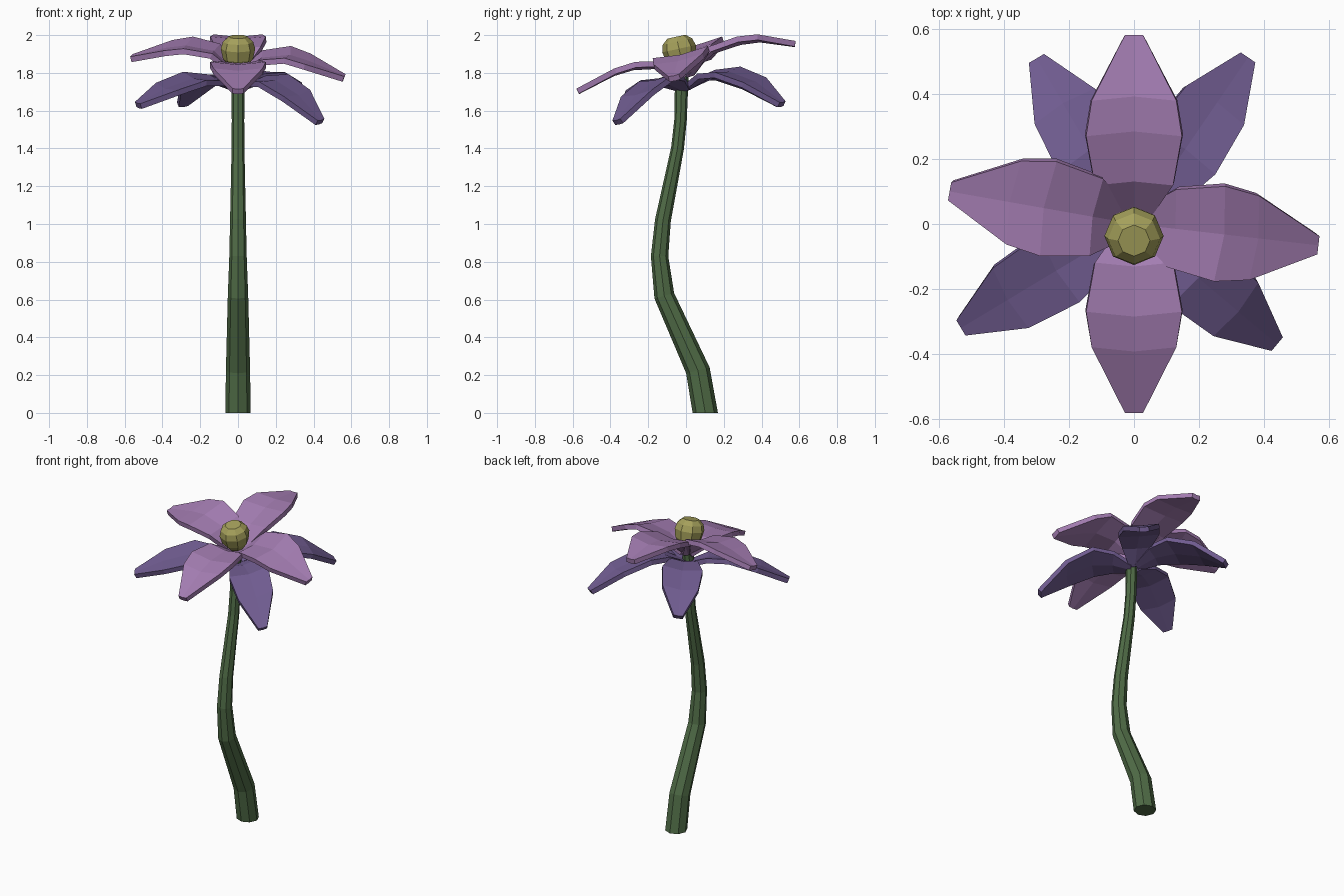
import bpy, bmesh, math
from mathutils import Vector

if "Cube" in bpy.data.objects:
    bpy.data.objects.remove(bpy.data.objects["Cube"])

TILT = 0.22  # the flower head leans: slope of z along y


def material(name, rgb):
    m = bpy.data.materials.new(name)
    m.diffuse_color = (*rgb, 1)
    m.use_nodes = True
    m.node_tree.nodes["Principled BSDF"].inputs["Base Color"].default_value = m.diffuse_color
    return m


light_purple = material("light purple", (0.37, 0.205, 0.445))
dark_purple = material("dark purple", (0.162, 0.107, 0.28))
green = material("stem green", (0.08, 0.15, 0.062))
yellow = material("dull yellow", (0.376, 0.352, 0.105))


def make_object(name, bm, mat):
    bmesh.ops.recalc_face_normals(bm, faces=bm.faces)
    mesh = bpy.data.meshes.new(name)
    bm.to_mesh(mesh)
    bm.free()
    mesh.materials.append(mat)
    ob = bpy.data.objects.new(name, mesh)
    bpy.context.collection.objects.link(ob)
    return ob


def loft(name, rings, mat, sides=8):
    """Capped tube through (y, z, radius, slope) rings bending in the yz plane."""
    bm = bmesh.new()
    loops = []
    for y, z, r, slope in rings:
        n = Vector((0, 1, slope)).normalized()
        loop = []
        for i in range(sides):
            a = 2 * math.pi * i / sides
            p = Vector((0, y, z)) + r * (Vector((math.cos(a), 0, 0)) + n * math.sin(a))
            loop.append(bm.verts.new(p))
        loops.append(loop)
    for a, b in zip(loops, loops[1:]):
        for i in range(sides):
            j = (i + 1) % sides
            bm.faces.new((a[i], a[j], b[j], b[i]))
    bm.faces.new(loops[0])
    bm.faces.new(loops[-1])
    return make_object(name, bm, mat)


def petal(name, azimuth, length, heights, stations, widths, mat):
    """Leaf-shaped, lightly cupped plate; heights follow its midrib."""
    a = math.radians(azimuth)
    out = Vector((math.cos(a), math.sin(a), 0))
    side = Vector((-math.sin(a), math.cos(a), TILT * math.cos(a)))
    bm = bmesh.new()
    rows = []
    for u, z, w in zip(stations, heights, widths):
        row = []
        for s in (-1, 0, 1):
            p = out * (u * length - 0.1 * w * abs(s) * (u < 1)) + side * (w * s)
            p.z += z + (0.07 * w if s else -0.03 * w)
            row.append(bm.verts.new(p))
        rows.append(row)
    for r0, r1 in zip(rows, rows[1:]):
        for i in range(2):
            bm.faces.new((r0[i], r1[i], r1[i + 1], r0[i + 1]))
    ob = make_object(name, bm, mat)
    # normals must face up so the thickness grows downwards
    if sum(f.normal.z for f in ob.data.polygons) < 0:
        ob.data.flip_normals()
    mod = ob.modifiers.new("thickness", 'SOLIDIFY')
    mod.thickness = 0.03
    mod.offset = -1
    return ob


# Stem
loft("stem", [(0.102, 0.0, 0.067, 0), (0.063, 0.225, 0.064, 0.25),
              (-0.115, 0.62, 0.054, 0.28), (-0.14, 0.83, 0.046, 0.0),
              (-0.122, 1.02, 0.042, -0.14), (-0.045, 1.4, 0.034, -0.17),
              (-0.029, 1.55, 0.033, -0.06), (-0.022, 1.79, 0.036, 0)], green)

# Flower centre
axis = Vector((0, -TILT, 1)).normalized()
loft("flower_centre", [(-0.037 + axis.y * d, 1.928 + axis.z * d, r, TILT)
                       for d, r in ((-0.1, 0.045), (-0.055, 0.08), (0, 0.091),
                                    (0.038, 0.08), (0.065, 0.049))], yellow)

# Upper ring of petals
U_ST, U_W = (0.0, 0.225, 0.49, 0.675, 1), (0.035, 0.12, 0.147, 0.13, 0.028)
for nm, az, ln, hs in (
        ("right", -6.6, 0.57, (1.80, 1.885, 1.90, 1.865, 1.785)),
        ("back", 90, 0.58, (1.81, 1.93, 1.982, 1.995, 1.967)),
        ("left", 170, 0.575, (1.80, 1.92, 1.95, 1.937, 1.89)),
        ("front", 270, 0.58, (1.79, 1.855, 1.848, 1.815, 1.715))):
    petal("upper_petal_" + nm, az, ln, hs, U_ST, U_W, light_purple)

# Lower ring of petals
L_ST, L_W = (0.02, 0.22, 0.45, 0.73, 1), (0.03, 0.083, 0.12, 0.107, 0.027)
for nm, az, ln, hs in (
        ("back_right", 55.6, 0.62, (1.74, 1.80, 1.81, 1.755, 1.645)),
        ("back_left", 120.5, 0.59, (1.74, 1.79, 1.795, 1.745, 1.645)),
        ("front_left", 211, 0.62, (1.73, 1.77, 1.775, 1.72, 1.64)),
        ("front_right", -40, 0.574, (1.73, 1.765, 1.765, 1.685, 1.55))):
    petal("lower_petal_" + nm, az, ln, hs, L_ST, L_W, dark_purple)
